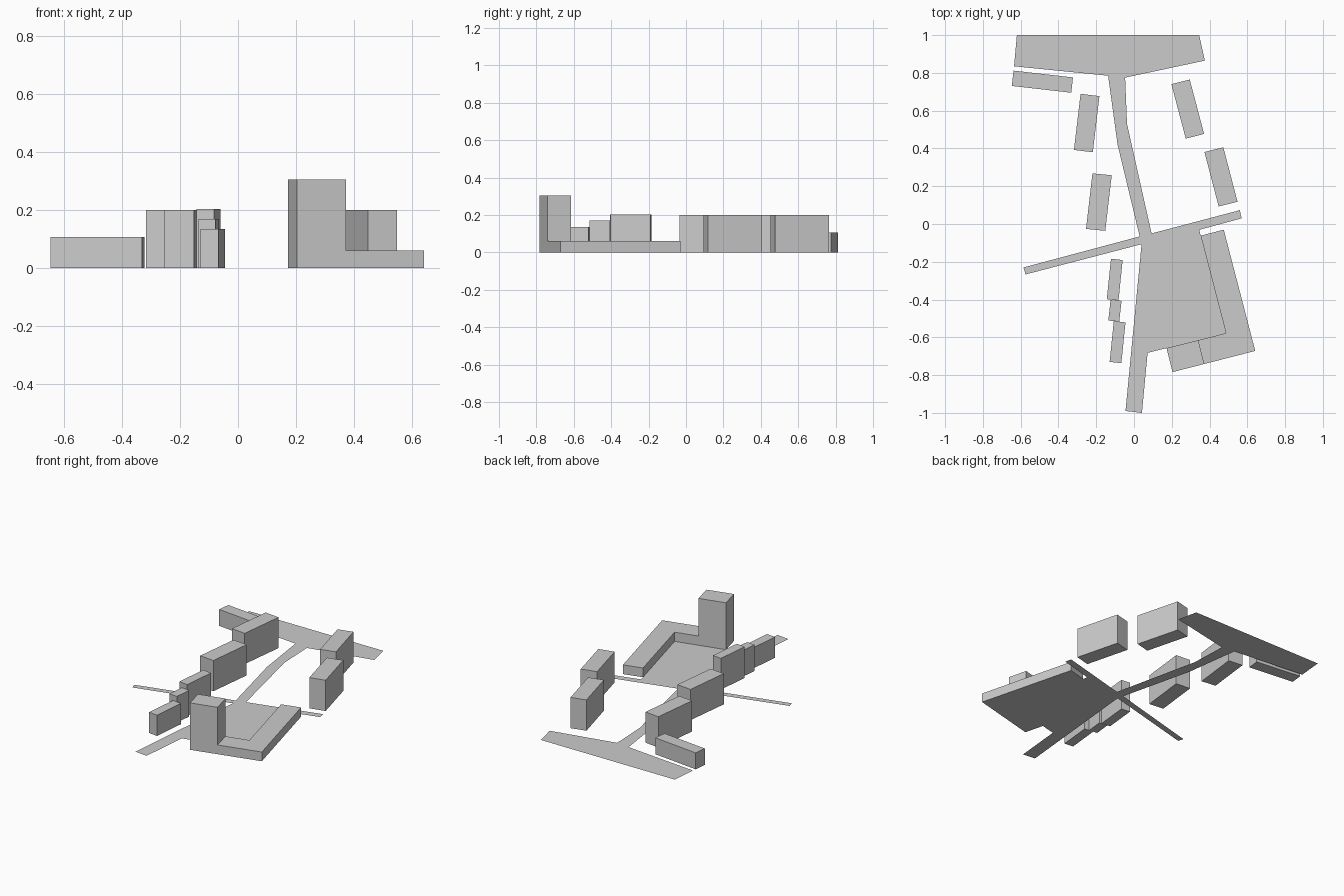
import bpy, bmesh


def prism(name, outline, height=0.0):
    """Flat outline on z = 0, extruded up when a height is given."""
    bm = bmesh.new()
    face = bm.faces.new([bm.verts.new((x, y, 0)) for x, y in outline])
    if height:
        ext = bmesh.ops.extrude_face_region(bm, geom=[face], use_keep_orig=True)
        top = [v for v in ext["geom"] if isinstance(v, bmesh.types.BMVert)]
        bmesh.ops.translate(bm, verts=top, vec=(0, 0, height))
        bmesh.ops.recalc_face_normals(bm, faces=bm.faces)
    else:
        face.normal_update()
        if face.normal.z < 0:
            face.normal_flip()
    mesh = bpy.data.meshes.new(name)
    bm.to_mesh(mesh)
    bm.free()
    bpy.context.collection.objects.link(bpy.data.objects.new(name, mesh))


def block(name, a, b, c, height):
    """Building on a parallelogram footprint given by three corners in order."""
    d = (a[0] + c[0] - b[0], a[1] + c[1] - b[1])
    prism(name, [a, b, c, d], height)


# Paved ground: north plaza, winding path, cross street, court and south path
prism("paved_ground", [
    (-0.62, 1), (-0.635, 0.835), (-0.137, 0.785), (-0.087, 0.42), (0.03, -0.066),
    (-0.585, -0.23), (-0.574, -0.267), (0.04, -0.107), (-0.045, -0.99), (0.042, -1),
    (0.072, -0.682), (0.172, -0.657), (0.34, -0.615), (0.487, -0.578), (0.345, -0.031),
    (0.57, 0.03), (0.56, 0.073), (0.093, -0.05), (-0.037, 0.53), (-0.047, 0.775),
    (0.375, 0.865), (0.345, 1)])

# Low L-shaped wing and the tower at its end
prism("low_wing", [
    (0.353, -0.062), (0.475, -0.03), (0.642, -0.672), (0.372, -0.741),
    (0.34, -0.615), (0.487, -0.578)], 0.06)
prism("tower", [
    (0.172, -0.657), (0.204, -0.784), (0.372, -0.741), (0.34, -0.615)], 0.305)

# Freestanding blocks around the paths
block("north_low_block", (-0.638, 0.812), (-0.323, 0.776), (-0.332, 0.695), 0.107)
block("west_block_north", (-0.283, 0.689), (-0.183, 0.677), (-0.218, 0.38), 0.2)
block("west_block_south", (-0.22, 0.268), (-0.118, 0.258), (-0.152, -0.036), 0.2)
block("east_block_north", (0.198, 0.74), (0.295, 0.765), (0.371, 0.477), 0.2)
block("east_block_south", (0.373, 0.381), (0.473, 0.406), (0.548, 0.118), 0.2)

# Stepped row beside the south path
block("row_tall", (-0.122, -0.184), (-0.06, -0.191), (-0.082, -0.405), 0.203)
block("row_middle", (-0.124, -0.401), (-0.066, -0.407), (-0.078, -0.517), 0.17)
block("row_low", (-0.107, -0.514), (-0.045, -0.521), (-0.067, -0.737), 0.135)
